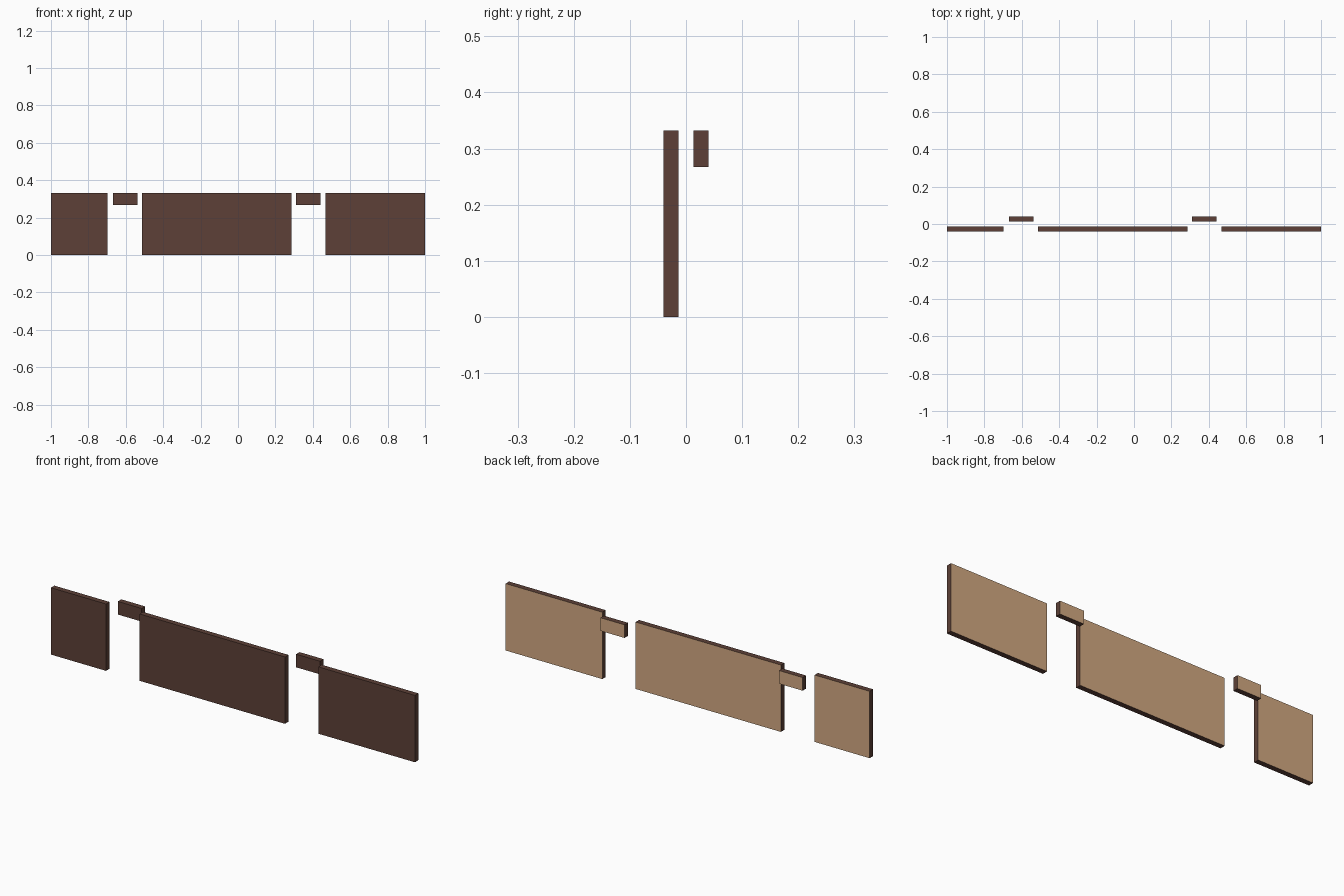
import bpy, bmesh

if "Cube" in bpy.data.objects:
    bpy.data.objects.remove(bpy.data.objects["Cube"])


def make_material(name, rgb):
    mat = bpy.data.materials.new(name)
    mat.diffuse_color = (*rgb, 1.0)
    mat.use_nodes = True
    mat.node_tree.nodes["Principled BSDF"].inputs["Base Color"].default_value = mat.diffuse_color
    return mat


dark_wood = make_material("dark_brown_wood", (0.109, 0.051, 0.038))
light_wood = make_material("light_tan_wood", (0.651, 0.397, 0.223))


def make_board(name, x, y, z):
    """Box spanning the given ranges: dark all round, tan on its back face."""
    bm = bmesh.new()
    bmesh.ops.create_cube(bm, size=1.0)
    for v in bm.verts:
        for axis, (low, high) in enumerate((x, y, z)):
            v.co[axis] = low if v.co[axis] < 0 else high
    bm.normal_update()
    for f in bm.faces:
        f.material_index = 1 if f.normal.y > 0.5 else 0
    mesh = bpy.data.meshes.new(name)
    bm.to_mesh(mesh)
    bm.free()
    mesh.materials.append(dark_wood)
    mesh.materials.append(light_wood)
    obj = bpy.data.objects.new(name, mesh)
    bpy.context.collection.objects.link(obj)
    return obj


TOP = 0.332

# Tall front panels
for name, x in (("left_panel", (-1.0, -0.697)),
                ("middle_panel", (-0.512, 0.286)),
                ("right_panel", (0.469, 1.0))):
    make_board(name, x, (-0.04, -0.013), (0.0, TOP))

# Short blocks behind the gaps between panels
for name, x in (("left_gap_block", (-0.669, -0.538)),
                ("right_gap_block", (0.31, 0.442))):
    make_board(name, x, (0.013, 0.04), (0.267, TOP))
